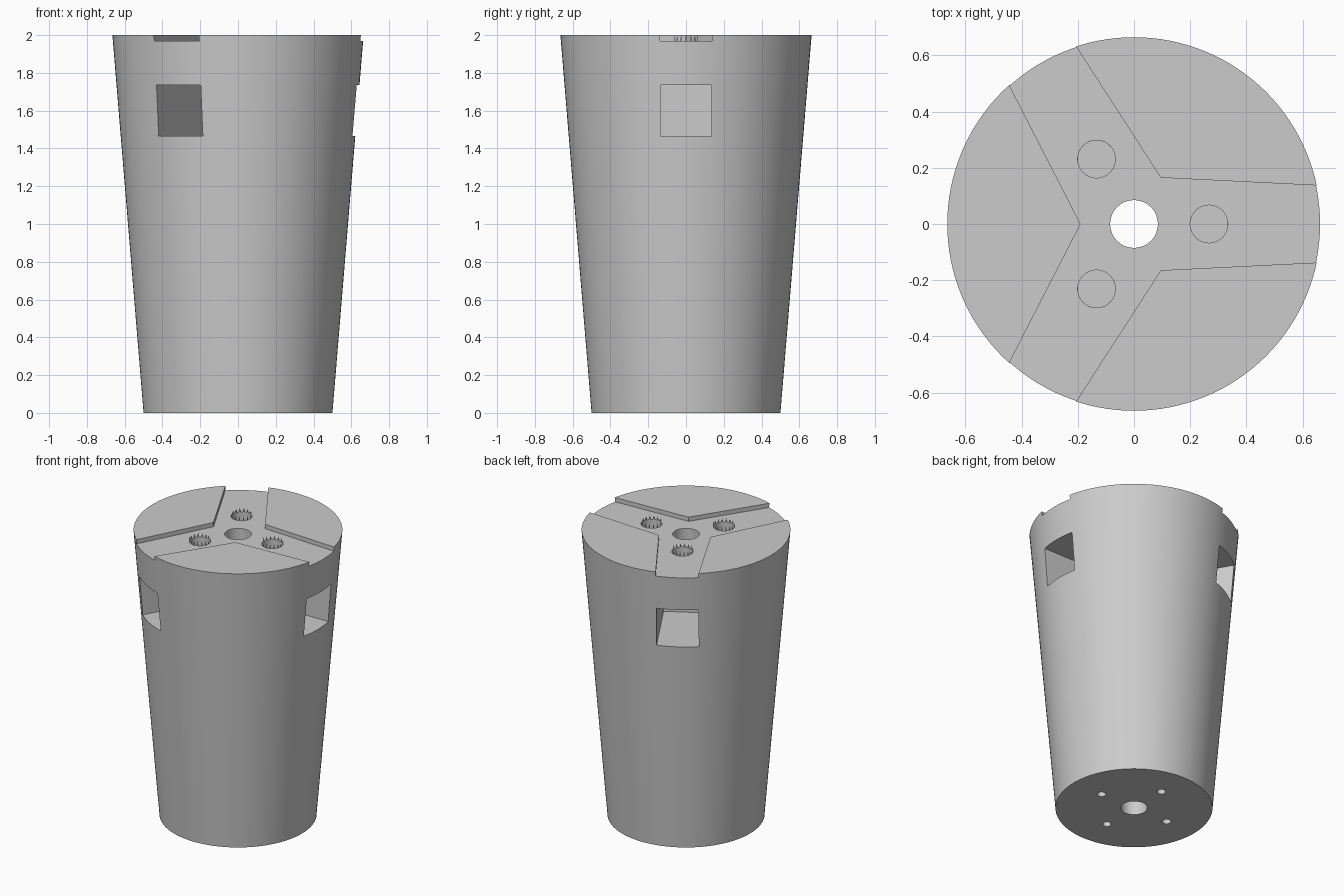
import bpy, bmesh
from math import sin, cos, pi, radians
from mathutils import Matrix, Vector

if "Cube" in bpy.data.objects:
    bpy.data.objects.remove(bpy.data.objects["Cube"], do_unlink=True)

grey = bpy.data.materials.new("plain grey")
grey.use_nodes = True
grey.diffuse_color = (0.6, 0.6, 0.6, 1)
grey.node_tree.nodes["Principled BSDF"].inputs["Base Color"].default_value = (0.6, 0.6, 0.6, 1)

ARMS = [radians(a) for a in (0, 120, 240)]
RECESS_Z = 1.97


def make_object(name, bm):
    bmesh.ops.recalc_face_normals(bm, faces=bm.faces)
    mesh = bpy.data.meshes.new(name)
    bm.to_mesh(mesh)
    bm.free()
    mesh.materials.append(grey)
    obj = bpy.data.objects.new(name, mesh)
    bpy.context.collection.objects.link(obj)
    return obj


def cone(name, r_low, r_high, z0, z1, x=0, y=0, sides=48):
    bm = bmesh.new()
    bmesh.ops.create_cone(bm, cap_ends=True, segments=sides, radius1=r_low, radius2=r_high,
                          depth=z1 - z0, matrix=Matrix.Translation((x, y, (z0 + z1) / 2)))
    return make_object(name, bm)


def prism(name, outline, z0, z1):
    bm = bmesh.new()
    face = bm.faces.new([bm.verts.new((x, y, z0)) for x, y in outline])
    out = bmesh.ops.extrude_face_region(bm, geom=[face])
    top = [g for g in out["geom"] if isinstance(g, bmesh.types.BMVert)]
    bmesh.ops.translate(bm, verts=top, vec=(0, 0, z1 - z0))
    return make_object(name, bm)


def turned(points, angle):
    rot = Matrix.Rotation(angle, 2)
    return [tuple(rot @ Vector(p)) for p in points]


def cut(target, cutter):
    cutter.hide_render = True
    mod = target.modifiers.new("cut", "BOOLEAN")
    mod.operation, mod.solver, mod.object = "DIFFERENCE", "EXACT", cutter
    bpy.context.view_layer.objects.active = target
    bpy.ops.object.modifier_apply(modifier=mod.name)
    bpy.data.objects.remove(cutter, do_unlink=True)


# Tapered body
body = cone("tapered_body", 0.5, 0.665, 0, 2, sides=128)

# Shallow three-armed recess in the top
star = []
for a in ARMS:
    star += turned([(0.8, -0.13), (0.8, 0.13), (0.095, 0.165)], a)
cut(body, prism("recess_cutter", star, RECESS_Z, 2.2))

# Deep square side pockets, each below one arm
for a in ARMS:
    box = turned([(0.095, -0.135), (0.8, -0.135), (0.8, 0.135), (0.095, 0.135)], a)
    cut(body, prism("pocket_cutter", box, 1.465, 1.735))

# Central bore, arm holes and four screw holes underneath
cut(body, cone("bore_cutter", 0.085, 0.085, -0.2, 2.2))
for a in ARMS:
    cut(body, cone("arm_hole_cutter", 0.067, 0.067, 1.6, 2.2, 0.267 * cos(a), 0.267 * sin(a)))
for k in range(4):
    a = k * pi / 2
    cut(body, cone("screw_hole_cutter", 0.028, 0.028, -0.2, 0.3,
                   0.27 * cos(a), 0.27 * sin(a), sides=24))

# Thin pointed teeth standing around the rim of each arm hole
bm = bmesh.new()
TEETH = 16
for a in ARMS:
    for k in range(TEETH):
        tooth = []
        for shift, z in ((-0.2, RECESS_Z), (0.2, RECESS_Z), (0, 2)):
            t = 2 * pi * (k + shift) / TEETH
            tooth.append(bm.verts.new((0.267 * cos(a) + 0.067 * cos(t),
                                       0.267 * sin(a) + 0.067 * sin(t), z)))
        bm.faces.new(tooth)
make_object("hole_rim_teeth", bm)

# Smooth round walls, sharp edges
bpy.ops.object.select_all(action="DESELECT")
body.select_set(True)
bpy.context.view_layer.objects.active = body
bpy.ops.object.shade_smooth_by_angle(angle=radians(30))
